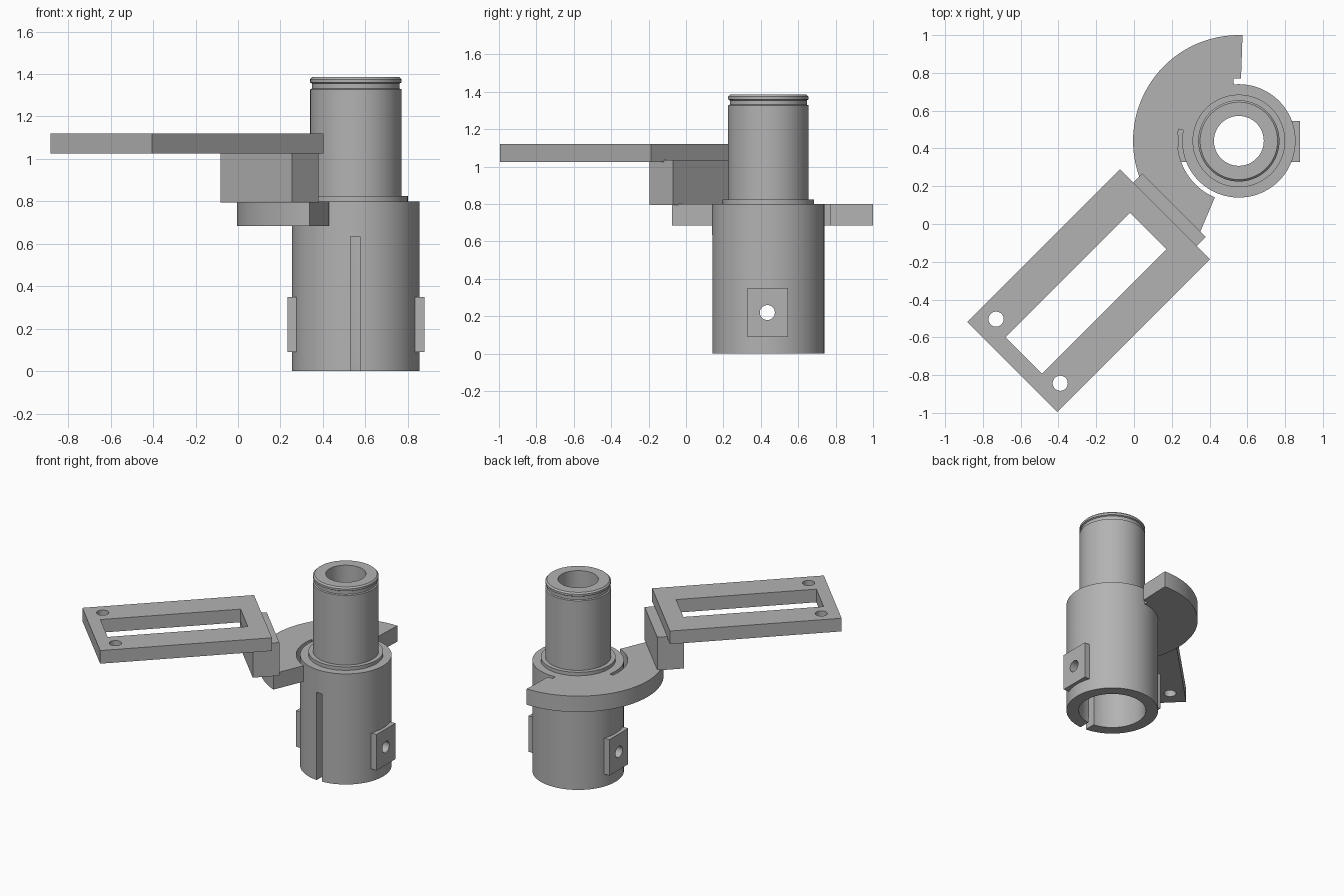
import bpy, bmesh
from math import sin, cos, pi, radians
from mathutils import Matrix, Vector

if "Cube" in bpy.data.objects:
    bpy.data.objects.remove(bpy.data.objects["Cube"], do_unlink=True)

grey = bpy.data.materials.new("plain grey")
grey.use_nodes = True
colour = (0.45, 0.45, 0.45, 1)
grey.diffuse_color = colour
grey.node_tree.nodes["Principled BSDF"].inputs["Base Color"].default_value = colour

AXIS = Vector((0.555, 0.44, 0))                                   # tube centre
TILT = Matrix.Translation((-0.24, -0.353, 0)) @ Matrix.Rotation(pi / 4, 4, "Z")  # frame space


def finish(name, bm, matrix=Matrix()):
    bmesh.ops.recalc_face_normals(bm, faces=bm.faces)
    mesh = bpy.data.meshes.new(name)
    bm.to_mesh(mesh)
    bm.free()
    mesh.transform(matrix)
    mesh.materials.append(grey)
    obj = bpy.data.objects.new(name, mesh)
    bpy.context.collection.objects.link(obj)
    return obj


def box(name, centre, size, matrix=Matrix()):
    bm = bmesh.new()
    bmesh.ops.create_cube(bm, size=1, matrix=Matrix.Translation(centre) @ Matrix.Diagonal((*size, 1)))
    return finish(name, bm, matrix)


def rod(name, centre, radius, depth, matrix=Matrix(), turn=Matrix()):
    bm = bmesh.new()
    bmesh.ops.create_cone(bm, cap_ends=True, segments=40, radius1=radius, radius2=radius,
                          depth=depth, matrix=Matrix.Translation(centre) @ turn)
    return finish(name, bm, matrix)


def lathe(name, profile, steps=128):
    bm = bmesh.new()
    rings = []
    for i in range(steps):
        a = 2 * pi * i / steps
        rings.append([bm.verts.new((r * cos(a), r * sin(a), z)) for r, z in profile])
    n = len(profile)
    for i in range(steps):
        a, b = rings[i], rings[(i + 1) % steps]
        for j in range(n):
            k = (j + 1) % n
            bm.faces.new((a[j], b[j], b[k], a[k]))
    return finish(name, bm, Matrix.Translation(AXIS))


def cut(obj, *cutters):
    bpy.context.view_layer.objects.active = obj
    for cutter in cutters:
        cutter.hide_render = True
        mod = obj.modifiers.new("cut", "BOOLEAN")
        mod.operation, mod.solver, mod.object = "DIFFERENCE", "EXACT", cutter
        bpy.ops.object.modifier_apply(modifier=mod.name)
        bpy.data.objects.remove(cutter, do_unlink=True)


def arc(radius, start, end, steps):
    angles = [radians(start + (end - start) * i / steps) for i in range(steps + 1)]
    return [(radius * cos(a), radius * sin(a)) for a in angles]


# Stepped hollow tube with a groove near the top
tube = lathe("stepped_tube", [
    (0.22, 0), (0.30, 0), (0.30, 0.80), (0.245, 0.80), (0.245, 0.825), (0.215, 0.825),
    (0.215, 1.328), (0.206, 1.332), (0.206, 1.355), (0.215, 1.36), (0.215, 1.375),
    (0.205, 1.385), (0.132, 1.385), (0.132, 0.70), (0.215, 0.70), (0.215, 0.05)])

# Side pads, drilled through together with the tube
across = Matrix.Rotation(pi / 2, 4, "Y")


def drill():
    return rod("drill", (0.555, 0.435, 0.22), 0.04, 1, turn=across)


cut(tube, box("slot_cutter", (0.553, 0.2, 0.3), (0.045, 0.3, 0.67)), drill())
pads = []
for side, name in ((1, "left_pad"), (-1, "right_pad")):
    pad = box(name, (0.555 + side * 0.296, 0.437, 0.22), (0.054, 0.215, 0.26))
    cut(pad, drill())
    pads.append(pad)

# Curved arm around the tube, with narrow gaps at both ends
outline = (arc(0.56, 88, 247, 72) + arc(0.325, 247, 169, 40) + arc(0.298, 169, 95, 40)
           + arc(0.33, 95, 88, 4))
bm = bmesh.new()
face = bm.faces.new([bm.verts.new((x, y, 0.685)) for x, y in outline])
top = bmesh.ops.extrude_face_region(bm, geom=[face])["geom"]
bmesh.ops.translate(bm, vec=(0, 0, 0.115), verts=[v for v in top if isinstance(v, bmesh.types.BMVert)])
arm = finish("curved_arm", bm, Matrix.Translation(AXIS))

# Riser block and the rectangular frame on it
block = box("riser_block", (0.55, 0, 0.915), (0.177, 0.476, 0.24), TILT)
frame = box("mounting_frame", (0, 0, 1.0725), (1.143, 0.673, 0.095), TILT)
cut(frame, box("window_cutter", (-0.02, 0, 1.07), (0.933, 0.274, 0.5), TILT),
    *[rod("hole_cutter", (-0.453, y, 1.07), 0.04, 0.5, TILT) for y in (0.24, -0.24)])

# Smooth shading on round walls, sharp edges kept
bpy.ops.object.select_all(action="DESELECT")
for obj in (tube, arm, block, frame, *pads):
    obj.select_set(True)
bpy.context.view_layer.objects.active = tube
bpy.ops.object.shade_smooth_by_angle(angle=radians(25))
